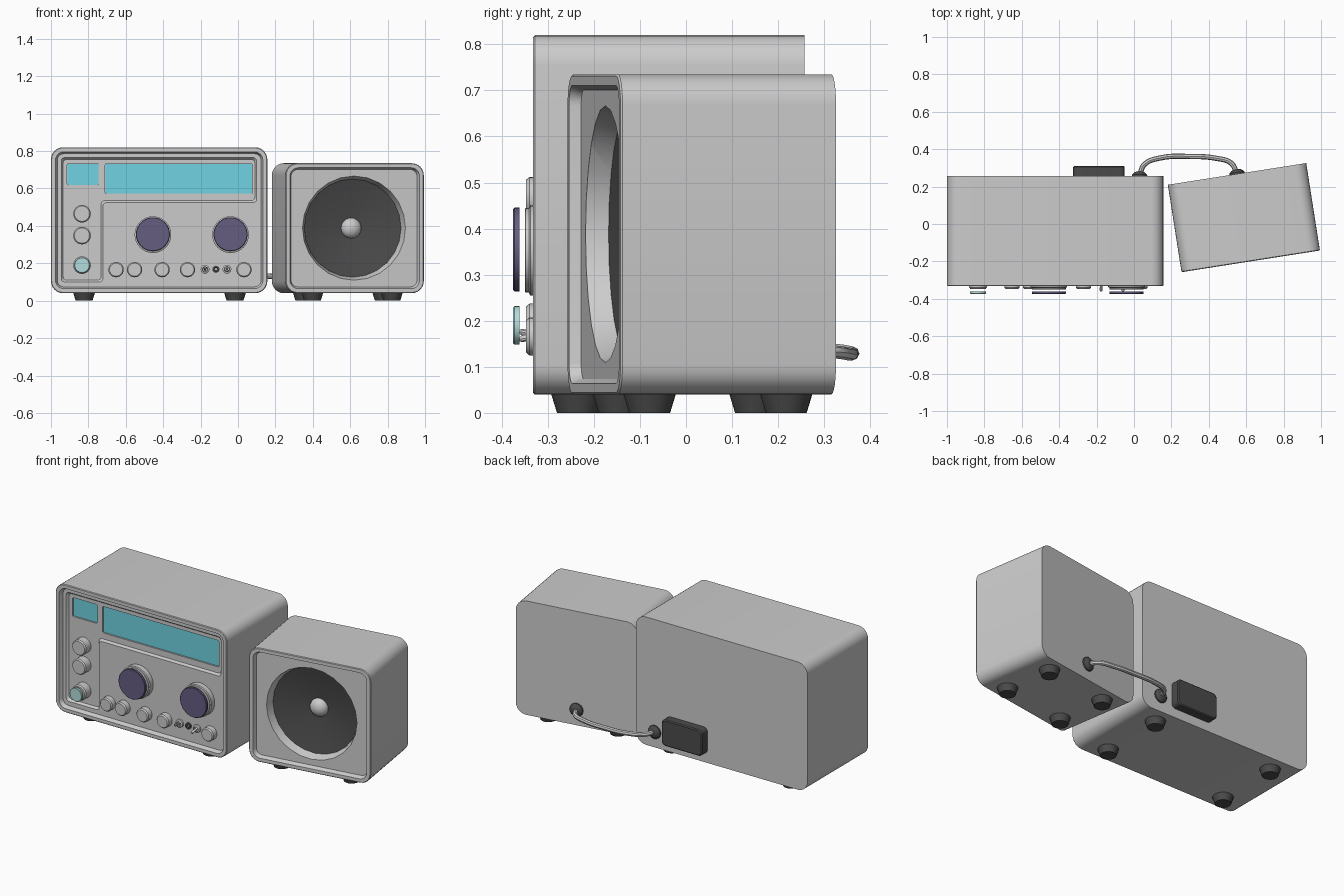
import bpy, bmesh, math
from mathutils import Vector, Matrix

if "Cube" in bpy.data.objects:
    bpy.data.objects.remove(bpy.data.objects["Cube"])

I = Matrix.Identity(4)
SPK = Matrix.Translation((0.5875, 0.034, 0)) @ Matrix.Rotation(math.radians(8.9), 4, 'Z')


def material(name, rgb):
    m = bpy.data.materials.new(name)
    m.diffuse_color = (*rgb, 1)
    m.use_nodes = True
    m.node_tree.nodes["Principled BSDF"].inputs["Base Color"].default_value = m.diffuse_color
    return m


DARK = material("dark_rubber", (0.07, 0.07, 0.07))
PURPLE = material("purple_cap", (0.13, 0.11, 0.22))
CYAN = material("display_cyan", (0.16, 0.65, 0.76))
PALE = material("pale_cyan", (0.45, 0.72, 0.72))


def smooth(ob):
    bpy.ops.object.select_all(action='DESELECT')
    ob.select_set(True)
    bpy.context.view_layer.objects.active = ob
    bpy.ops.object.shade_smooth_by_angle(angle=math.radians(32))


def loft(name, rings, mat=None, frame=I):
    """Closed solid through equal-length rings of points."""
    bm = bmesh.new()
    vs = [[bm.verts.new(p) for p in ring] for ring in rings]
    n = len(vs[0])
    for a, b in zip(vs, vs[1:]):
        for i in range(n):
            bm.faces.new((a[i], a[(i + 1) % n], b[(i + 1) % n], b[i]))
    bm.faces.new(vs[0])
    bm.faces.new(vs[-1])
    bmesh.ops.recalc_face_normals(bm, faces=bm.faces)
    me = bpy.data.meshes.new(name)
    bm.to_mesh(me)
    bm.free()
    ob = bpy.data.objects.new(name, me)
    bpy.context.collection.objects.link(ob)
    ob.matrix_world = frame
    if mat:
        me.materials.append(mat)
    smooth(ob)
    return ob


def rounded(pts, r, y, n=6):
    """Rounded right-angled outline in the xz plane at depth y."""
    out = []
    for i, p in enumerate(pts):
        p = Vector(p)
        u = (Vector(pts[i - 1]) - p).normalized()
        v = (Vector(pts[(i + 1) % len(pts)]) - p).normalized()
        c = p + r * (u + v)
        for k in range(n + 1):
            t = math.pi / 2 * k / n
            q = c - r * (v * math.cos(t) + u * math.sin(t))
            out.append((q.x, y, q.y))
    return out


def rect(x0, x1, z0, z1, d, r, y, n=6):
    return rounded([(x0 + d, z0 + d), (x1 - d, z0 + d), (x1 - d, z1 - d), (x0 + d, z1 - d)], r, y, n)


def lathe(name, x, z, profile, mat=None, n=24, frame=I):
    """Turned part about the y axis; profile is (radius, y)."""
    rings = [[(x + r * math.cos(2 * math.pi * i / n), y, z + r * math.sin(2 * math.pi * i / n))
              for i in range(n)] for r, y in profile]
    return loft(name, rings, mat, frame)


def cut(ob, cutter):
    cutter.hide_render = True
    m = ob.modifiers.new("cut", 'BOOLEAN')
    m.object, m.operation, m.solver = cutter, 'DIFFERENCE', 'EXACT'
    bpy.context.view_layer.update()
    bpy.context.view_layer.objects.active = ob
    bpy.ops.object.modifier_apply(modifier=m.name)
    bpy.data.objects.remove(cutter)
    smooth(ob)


def cabinet(name, x0, x1, z0, z1, y0, y1, frame=I):
    """Rounded case with a raised rim and recessed front panel."""
    return loft(name, [rect(x0, x1, z0, z1, 0, 0.065, y1),
                       rect(x0, x1, z0, z1, 0, 0.065, y0 + 0.004),
                       rect(x0, x1, z0, z1, 0.004, 0.061, y0),
                       rect(x0, x1, z0, z1, 0.024, 0.045, y0),
                       rect(x0, x1, z0, z1, 0.034, 0.035, y0 + 0.025)], None, frame)


def feet(name, xs, ys, frame=I):
    for x in xs:
        for y in ys:
            rings = [[(x + r * math.cos(math.pi * i / 8), y + r * math.sin(math.pi * i / 8), z)
                      for i in range(16)] for r, z in ((0.045, 0), (0.058, 0.042))]
            loft(name, rings, DARK, frame)


# Radio cabinet with L-shaped recess and display pockets
radio = cabinet("radio_cabinet", -1.0, 0.157, 0.04, 0.82, -0.332, 0.257)


def ell(d, y):
    return rounded([(-0.945 + d, 0.765 - d), (0.1 - d, 0.765 - d), (0.1 - d, 0.525 + d),
                    (-0.722 - d, 0.525 + d), (-0.722 - d, 0.1 + d), (-0.945 + d, 0.1 + d)], 0.018, y, 3)


cut(radio, loft("l_cutter", [ell(0, -0.32), ell(0, -0.307), ell(0.01, -0.293)]))
for name, b in (("small_display", (-0.913, -0.745, 0.618, 0.733)), ("wide_display", (-0.71, 0.077, 0.572, 0.733))):
    cut(radio, loft("pocket_cutter", [rect(*b, 0, 0.008, y, 2) for y in (-0.32, -0.278)]))
    loft(name, [rect(*b, 0.001, 0.008, y, 2) for y in (-0.285, -0.276)], CYAN)

feet("radio_foot", (-0.823, -0.016), (-0.235, 0.16))

# Large tuning knobs with purple caps
for x in (-0.455, -0.04):
    lathe("tuning_knob", x, 0.353, [(0.098, -0.3), (0.098, -0.338), (0.092, -0.341), (0.092, -0.348), (0.089, -0.35)], n=32)
    lathe("tuning_knob_cap", x, 0.355, [(0.091, -0.361), (0.091, -0.372), (0.088, -0.375)], PURPLE, 32)

# Push buttons
buttons = [(-0.834, z, 0.047) for z in (0.465, 0.348, 0.19)]
buttons += [(x, 0.166, 0.041) for x in (-0.652, -0.553, -0.406, -0.27, 0.032)]
for x, z, r in buttons:
    lathe("button", x, z, [(r, -0.285), (r, -0.34), (r - 0.006, -0.347)])
lathe("power_button_cap", -0.834, 0.19, [(0.042, -0.361), (0.042, -0.372), (0.039, -0.375)], PALE)

# Toggle switches either side of a socket
for x, up in ((-0.176, 1), (-0.059, -1)):
    lathe("toggle_collar", x, 0.168, [(0.024, -0.3), (0.024, -0.318), (0.015, -0.322), (0.013, -0.312)], n=12)
    rings = [[(x + r * math.cos(math.pi * i / 5), y, 0.168 + dz * up + r * math.sin(math.pi * i / 5))
              for i in range(10)] for r, y, dz in ((0.005, -0.3, -0.004), (0.008, -0.355, 0.007), (0.005, -0.361, 0.008))]
    loft("toggle_lever", rings)
lathe("socket", -0.118, 0.168, [(0.019, -0.3), (0.019, -0.315), (0.010, -0.318), (0.008, -0.307)], DARK, 16)

# Speaker cabinet with round opening
spk = cabinet("speaker_cabinet", -0.3745, 0.3745, 0.04, 0.735, -0.2365, 0.2365, SPK)
Y = -0.2115
cut(spk, lathe("cone_cutter", 0, 0.388, [(0.2785, Y - 0.012), (0.2785, Y), (0.262, Y + 0.05), (0.05, Y + 0.1)], None, 24, SPK))
lathe("speaker_cone", 0, 0.388, [(0.05, Y + 0.104), (0.263, Y + 0.054), (0.262, Y + 0.048), (0.05, Y + 0.097)], DARK, 24, SPK)
dome = [(0.055 * math.cos(t), Y + 0.097 - 0.042 * math.sin(t)) for t in [math.radians(a) for a in (0, 18, 36, 54, 72, 89)]]
lathe("speaker_dome", 0, 0.388, dome, None, 24, SPK)
feet("speaker_foot", (-0.215, 0.215), (-0.148, 0.152), SPK)

# Rear connector block
loft("rear_block", [rect(-0.325, -0.05, 0.095, 0.255, d, 0.025, y, 4) for d, y in ((0, 0.25), (0, 0.304), (0.006, 0.31))], DARK)

# Cable and its strain reliefs
relief = [(0.042, -0.005), (0.04, 0.008), (0.028, 0.02), (0.018, 0.024)]
lathe("radio_cable_relief", 0.03, 0.135, [(r, 0.256 + y) for r, y in relief], DARK, 16)
lathe("speaker_cable_relief", 0, 0.135, [(r, 0.2365 + y) for r, y in relief], DARK, 16, SPK)
path = [(0.03, 0.26, 0.137), (0.055, 0.318, 0.136), (0.14, 0.353, 0.132), (0.3, 0.361, 0.128),
        (0.44, 0.351, 0.128), (0.52, 0.325, 0.132), (0.551, 0.267, 0.136)]
cu = bpy.data.curves.new("speaker_cable", 'CURVE')
cu.dimensions = '3D'
cu.bevel_depth, cu.bevel_resolution, cu.resolution_u = 0.014, 2, 5
sp = cu.splines.new('BEZIER')
sp.bezier_points.add(len(path) - 1)
for bp, p in zip(sp.bezier_points, path):
    bp.co = p
    bp.handle_left_type = bp.handle_right_type = 'AUTO'
cable = bpy.data.objects.new("speaker_cable", cu)
bpy.context.collection.objects.link(cable)
bpy.ops.object.select_all(action='DESELECT')
cable.select_set(True)
bpy.context.view_layer.objects.active = cable
bpy.ops.object.convert(target='MESH')
smooth(bpy.context.view_layer.objects.active)
